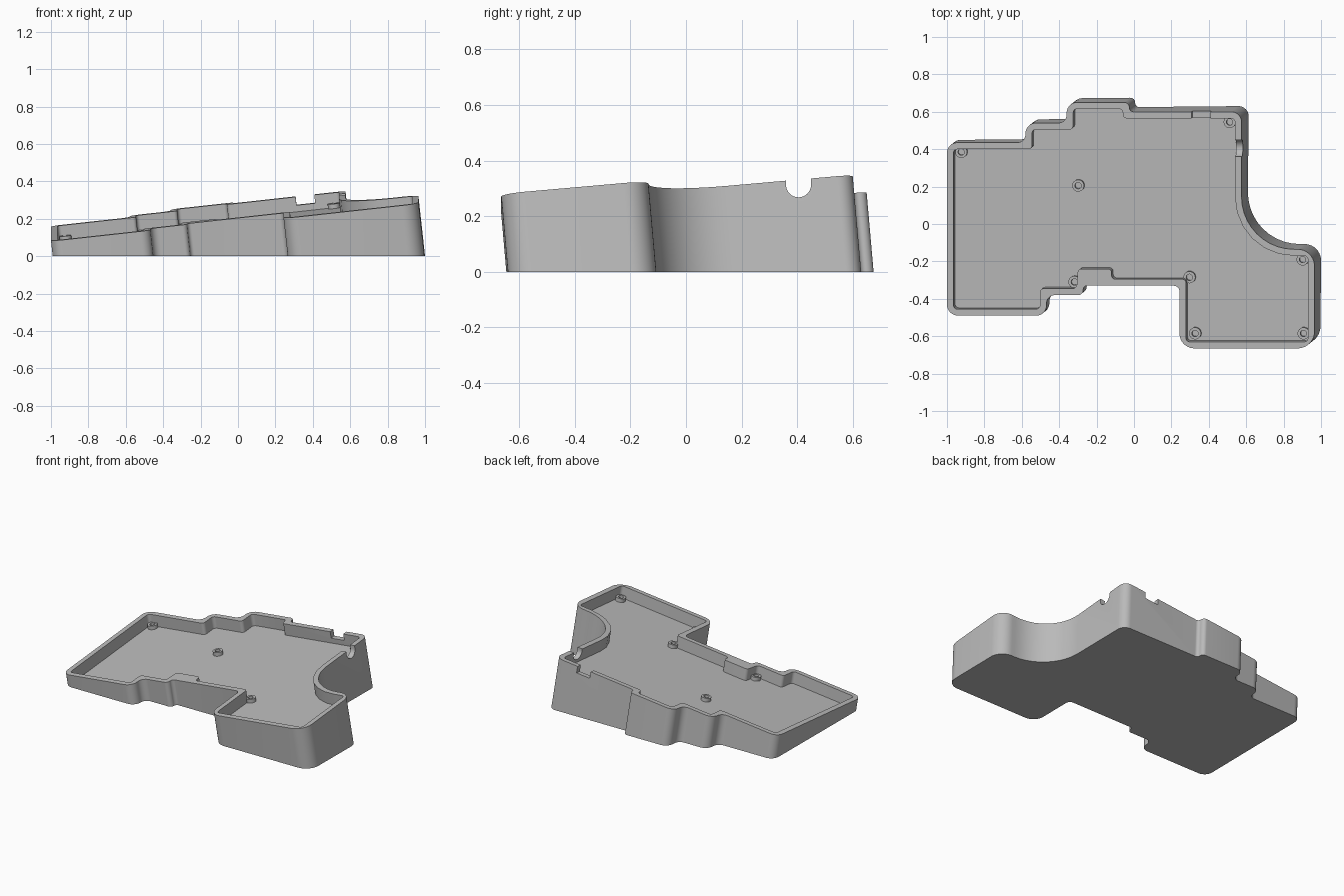
import bpy
import bmesh
from math import cos, sin, pi, radians
from mathutils import Vector

if "Cube" in bpy.data.objects:
    bpy.data.objects.remove(bpy.data.objects["Cube"], do_unlink=True)

# Tilted rim plane: z = BASE + SX * x + SY * y
BASE, SX, SY = 0.233, 0.11, 0.088
NORMAL = Vector((-SX, -SY, 1)).normalized()
WALL, FLOOR, BOSS_TOP = 0.035, 0.08, 0.055

grey = bpy.data.materials.new("grey plastic")
grey.use_nodes = True
grey.diffuse_color = (0.5, 0.5, 0.5, 1)
grey.node_tree.nodes["Principled BSDF"].inputs["Base Color"].default_value = (0.5, 0.5, 0.5, 1)


def below(p, depth):
    """Point at a depth under the rim plane, measured along its normal."""
    return Vector((p[0], p[1], BASE + SX * p[0] + SY * p[1])) - NORMAL * depth


def ground(p):
    """Point where the leaning wall meets the ground."""
    q = below(p, 0)
    return q - NORMAL * (q.z / NORMAL.z)


def rounded(corners, steps=10):
    """Replace each (x, y, radius) right-angled corner by an arc."""
    pts = []
    for i, (x, y, r) in enumerate(corners):
        c = Vector((x, y))
        a = (Vector(corners[i - 1][:2]) - c).normalized() * r
        b = (Vector(corners[(i + 1) % len(corners)][:2]) - c).normalized() * r
        for k in range(steps + 1):
            t = k / steps * pi / 2
            pts.append(c + a * (1 - sin(t)) + b * (1 - cos(t)))
    return pts


def inset(corners, d):
    """Move an axis-aligned counter-clockwise outline inward."""
    out = []
    for i, (x, y, r) in enumerate(corners):
        c = Vector((x, y))
        u = (c - Vector(corners[i - 1][:2])).normalized()
        v = (Vector(corners[(i + 1) % len(corners)][:2]) - c).normalized()
        c += d * (Vector((-u.y, u.x)) + Vector((-v.y, v.x)))
        out.append((c.x, c.y, r + d if r > 0.2 else 0.02))
    return out


def loft(name, rings):
    """Closed solid through rings of equal point count."""
    bm = bmesh.new()
    loops = [[bm.verts.new(p) for p in ring] for ring in rings]
    n = len(loops[0])
    for lo, hi in zip(loops, loops[1:]):
        for i in range(n):
            j = (i + 1) % n
            bm.faces.new((lo[i], lo[j], hi[j], hi[i]))
    bm.faces.new(loops[0][::-1])
    bm.faces.new(loops[-1])
    bmesh.ops.recalc_face_normals(bm, faces=bm.faces)
    mesh = bpy.data.meshes.new(name)
    bm.to_mesh(mesh)
    bm.free()
    mesh.materials.append(grey)
    obj = bpy.data.objects.new(name, mesh)
    bpy.context.collection.objects.link(obj)
    return obj


def activate(obj):
    bpy.ops.object.select_all(action='DESELECT')
    obj.select_set(True)
    bpy.context.view_layer.objects.active = obj


def cut(obj, cutter):
    cutter.hide_render = True
    mod = obj.modifiers.new("cut", 'BOOLEAN')
    mod.operation, mod.solver, mod.object = 'DIFFERENCE', 'EXACT', cutter
    activate(obj)
    bpy.ops.object.modifier_apply(modifier=mod.name)
    bpy.data.objects.remove(cutter, do_unlink=True)


# Outer outline at the rim, counter-clockwise: x, y, corner radius
outline = [
    (-1, -0.49, 0.06), (-0.468, -0.49, 0.055), (-0.468, -0.38, 0.045),
    (-0.272, -0.38, 0.027), (-0.272, -0.33, 0.022), (0.243, -0.33, 0.03),
    (0.243, -0.665, 0.08), (0.965, -0.665, 0.09), (0.965, -0.135, 0.09),
    (0.575, -0.135, 0.28), (0.575, 0.6, 0.055), (-0.025, 0.6, 0.022),
    (-0.025, 0.65, 0.027), (-0.36, 0.65, 0.055), (-0.36, 0.54, 0.045),
    (-0.58, 0.54, 0.055), (-0.58, 0.435, 0.045), (-1, 0.435, 0.055),
]

# Solid wedge body
outer = rounded(outline)
case = loft("case_shell", [[ground(p) for p in outer], [below(p, 0) for p in outer]])

# Tray cavity, with a thicker stretch of front wall
inner = inset(outline, WALL)
inner[4:5] = [(-0.3, -0.24, 0.02), (-0.12, -0.24, 0.02), (-0.12, -0.295, 0.02)]
inner = rounded(inner, 6)
cut(case, loft("cavity_cutter", [[below(p, FLOOR) for p in inner], [below(p, -0.1) for p in inner]]))

# Rectangular notch in the back wall
rect = [(0.308, 0.53), (0.408, 0.53), (0.408, 0.72), (0.308, 0.72)]
cut(case, loft("notch_cutter", [[below(p, 0.045) for p in rect], [below(p, -0.1) for p in rect]]))

# Round-bottomed cable slot in the side wall
slot = [(0.405 - 0.045 * cos(k * pi / 16), 0.313 - 0.045 * sin(k * pi / 16)) for k in range(17)]
slot += [(0.45, 0.45), (0.36, 0.45)]
cut(case, loft("slot_cutter", [[Vector((x, y, z)) for y, z in slot] for x in (0.5, 0.68)]))

activate(case)
bpy.ops.object.shade_smooth_by_angle(angle=radians(30))

# Hollow screw posts on the floor
posts = [(-0.93, 0.38), (-0.305, 0.2), (0.505, 0.54), (0.895, -0.195),
         (0.29, -0.29), (0.32, -0.59), (0.9, -0.59), (-0.325, -0.315)]
side = Vector((1, 0, SX)).normalized()
across = NORMAL.cross(side)
for number, p in enumerate(posts, 1):
    def ring(radius, depth):
        return [below(p, depth) + radius * (side * cos(a * pi / 12) + across * sin(a * pi / 12))
                for a in range(24)]
    post = loft(f"screw_post_{number}", [ring(0.032, FLOOR + 0.002), ring(0.032, BOSS_TOP),
                                         ring(0.017, BOSS_TOP), ring(0.017, FLOOR - 0.001)])
    activate(post)
    bpy.ops.object.shade_smooth_by_angle(angle=radians(30))
